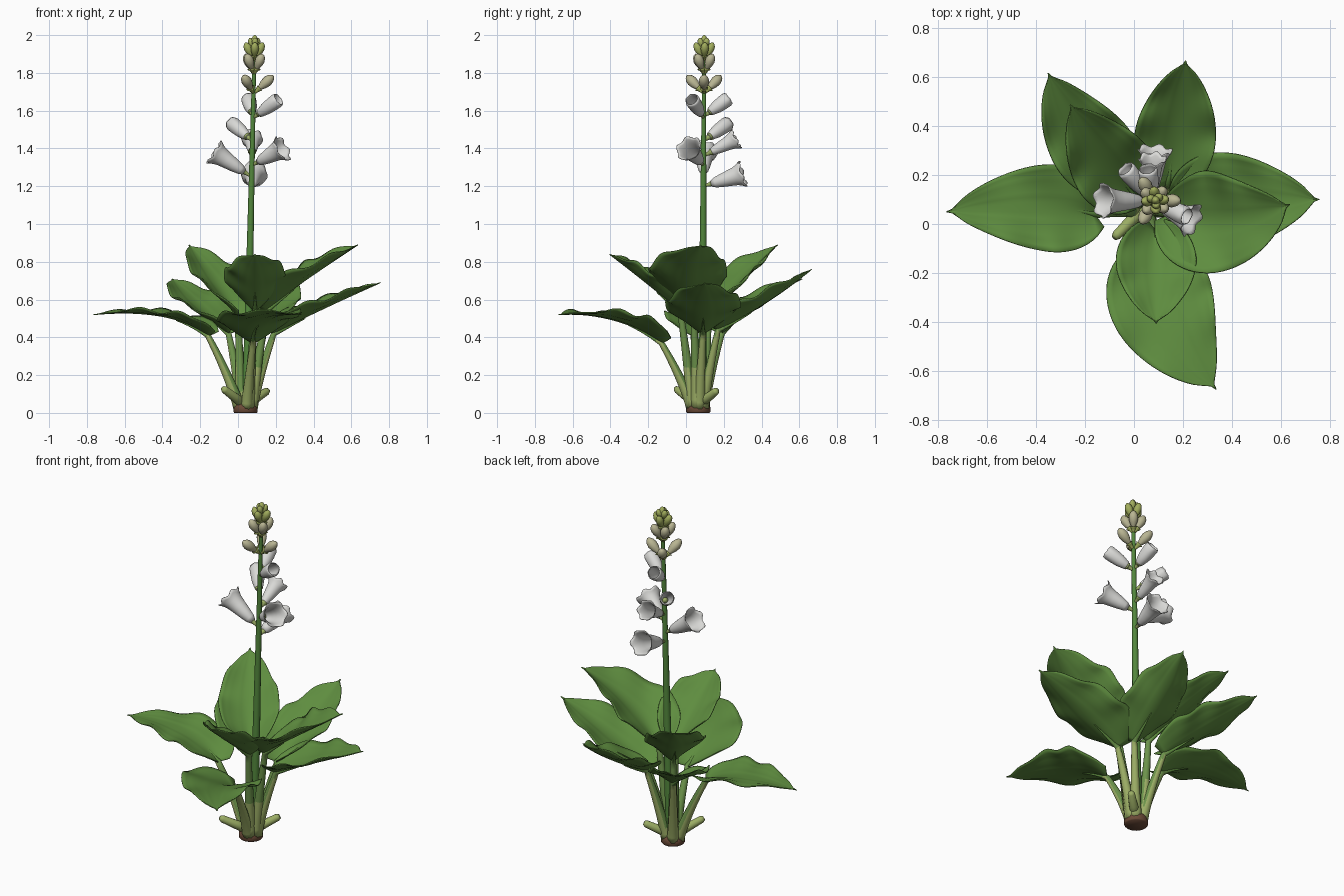
import bpy, bmesh, math
from mathutils import Vector as V

if "Cube" in bpy.data.objects:
    bpy.data.objects.remove(bpy.data.objects["Cube"])


def mat(name, r, g, b):
    m = bpy.data.materials.new(name)
    m.diffuse_color = (r, g, b, 1)
    m.use_nodes = True
    m.node_tree.nodes["Principled BSDF"].inputs["Base Color"].default_value = m.diffuse_color
    return m


LEAF = mat("leaf_green", 0.113, 0.265, 0.05)
STEM = mat("stem_green", 0.085, 0.24, 0.045)
STALK = mat("petiole_green", 0.15, 0.29, 0.07)
PALE = mat("pale_base_green", 0.33, 0.42, 0.13)
BROWN = mat("crown_brown", 0.15, 0.07, 0.04)
WHITE = mat("petal_white", 0.70, 0.70, 0.68)
CREAM = mat("bud_cream", 0.48, 0.46, 0.29)
OLIVE = mat("bud_olive", 0.36, 0.42, 0.11)


def finish(name, bm, mats, thick=0.0, rule=None):
    bmesh.ops.recalc_face_normals(bm, faces=bm.faces)
    for f in bm.faces:
        f.smooth = True
        if rule:
            f.material_index = rule(f.calc_center_median(), f.normal)
    me = bpy.data.meshes.new(name)
    bm.to_mesh(me)
    bm.free()
    ob = bpy.data.objects.new(name, me)
    bpy.context.collection.objects.link(ob)
    for m in mats:
        me.materials.append(m)
    if thick:
        s = ob.modifiers.new("thickness", 'SOLIDIFY')
        s.thickness = thick
        s.offset = 0
    return ob


def bezier(a, b, c, n):
    return [a * (1 - t) ** 2 + b * 2 * t * (1 - t) + c * t * t
            for t in (i / n for i in range(n + 1))]


def sweep(name, pts, radii, mats, sides=12, cap=True, lobe=None, thick=0.0, rule=None):
    """Round section swept along pts; lobe = (radial, axial) scallop on the last rings."""
    bm = bmesh.new()
    rings, n = [], None
    for i, p in enumerate(pts):
        t = (pts[min(i + 1, len(pts) - 1)] - pts[max(i - 1, 0)]).normalized()
        n = t.orthogonal() if n is None else n - t * n.dot(t)
        n.normalize()
        b = t.cross(n)
        k = max(0, i - len(pts) + 4) / 3 if lobe else 0
        ring = []
        for j in range(sides):
            a = 2 * math.pi * j / sides
            c = math.cos(6 * a) * k
            r = radii[i] * (1 + (lobe[0] * c if lobe else 0))
            off = t * (lobe[1] * c) if lobe else V((0, 0, 0))
            ring.append(bm.verts.new(p + off + (n * math.cos(a) + b * math.sin(a)) * r))
        rings.append(ring)
    for r0, r1 in zip(rings, rings[1:]):
        for j in range(sides):
            bm.faces.new((r0[j], r0[(j + 1) % sides], r1[(j + 1) % sides], r1[j]))
    if cap:
        bm.faces.new(rings[0])
        bm.faces.new(rings[-1])
    return finish(name, bm, mats, thick, rule)


def lathe(name, p, q, prof, m, **kw):
    return sweep(name, [p.lerp(q, t) for t, _ in prof], [r for _, r in prof], [m], **kw)


C = V((0.04, 0.065, 0))

# Brown crown at the ground
lathe("crown", C, C + V((0, 0, 0.06)),
      [(0, 0.06), (0.1, 0.065), (0.5, 0.065), (0.75, 0.058), (1, 0.03)], BROWN, sides=20)


def leaf(i, base, ctrl, tip, w, fold, pale_top):
    """Ovate channelled blade on a curved midrib, with its petiole."""
    base, ctrl, tip = V(base), V(ctrl), V(tip)
    nt, nu = 34, 16
    rib = bezier(base, ctrl, tip, nt)
    bm = bmesh.new()
    grid = []
    for k, p in enumerate(rib):
        t = k / nt
        d = rib[min(k + 1, nt)] - rib[max(k - 1, 0)]
        d.z = 0
        d.normalize()
        side = V((-d.y, d.x, 0))
        s = min(1, (t / 0.97 + 0.008) ** 0.72)
        half = w * max(0.0, math.sin(math.pi * s)) ** 0.62
        if t > 0.9 and half < 0.008:  # pointed tip
            half = max(half, 0.25 * (1 - t) + 0.0005)
        row = []
        for j in range(nu + 1):
            u = 2 * j / nu - 1
            rise = (fold + 0.4 * (1 - t) ** 4) * half * abs(u) ** 1.4
            wave = 0.015 * u * u * math.sin(t * 17 + u * 1.5 + i) * math.sin(math.pi * t)
            crease = 0.002 * math.cos(abs(u) * 6 * math.pi) * math.sin(math.pi * t)
            back = d * (-0.05 * abs(u) * (1 - t) ** 4)
            row.append(bm.verts.new(p + side * half * u + back + V((0, 0, rise + wave + crease))))
        grid.append(row)
    for a, b in zip(grid, grid[1:]):
        for j in range(nu):
            bm.faces.new((a[j], a[j + 1], b[j + 1], b[j]))
    finish(f"leaf_{i}", bm, [LEAF], 0.005)
    # petiole, running on into the midrib; pale outside, green on its inner face
    h = base - C
    h.z = 0
    out = h.normalized()
    start = C + out * 0.032 + V((0, 0, 0.03))
    mid = start + (base - start) * 0.5
    mid = V((start.x + h.x * 0.33, start.y + h.y * 0.33, mid.z))
    path = bezier(start, mid, base, 12) + [p - V((0, 0, 0.004)) for p in rib[2:13:2]]
    rad = [0.035 - 0.019 * (k / 12) ** 0.7 for k in range(13)] + [0.011 - 0.0018 * k for k in range(6)]

    def rule(c, n):
        if c.z > base.z + 0.01:
            return 2
        return 0 if c.z < 0.1 or (n.dot(out) > 0 and c.z < pale_top) else 1
    sweep(f"petiole_{i}", path, rad, [PALE, STALK, LEAF], rule=rule)


leaves = [
    ((-0.16, 0.04, 0.41), (-0.36, 0.09, 0.56), (-0.765, 0.05, 0.52), 0.178, 0.13, 0.4),
    ((0.08, -0.13, 0.37), (0.07, -0.36, 0.54), (0.335, -0.675, 0.52), 0.215, 0.15, 0.4),
    ((0.19, 0.09, 0.42), (0.40, 0.09, 0.53), (0.755, 0.10, 0.69), 0.2, 0.27, 0.4),
    ((0.15, 0.04, 0.54), (0.34, -0.04, 0.70), (0.635, 0.08, 0.89), 0.208, 0.37, 0.25),
    ((0.14, 0.17, 0.44), (0.18, 0.42, 0.56), (0.21, 0.665, 0.76), 0.165, 0.34, 0.42),
    ((-0.05, 0.19, 0.42), (-0.22, 0.32, 0.56), (-0.35, 0.615, 0.71), 0.165, 0.29, 0.4),
    ((0.00, 0.12, 0.51), (-0.11, 0.24, 0.68), (-0.26, 0.485, 0.89), 0.165, 0.37, 0.25),
    ((0.09, -0.03, 0.54), (0.09, -0.20, 0.68), (0.09, -0.405, 0.84), 0.163, 0.45, 0.25),
]
for i, args in enumerate(leaves, 1):
    leaf(i, *args)

# Short cut-off stubs at the base
for i, q in enumerate([V((-0.08, -0.055, 0.13)), V((0.16, 0.165, 0.12))], 1):
    lathe(f"base_stub_{i}", C + V((0, 0, 0.04)), q,
          [(0, 0.03), (0.5, 0.024), (0.92, 0.02), (1, 0.013)], PALE)


# Flower stem
def stem_at(z):
    return V((0.045 + 0.022 * z, 0.085 + 0.006 * z, z))


zs = [0.03 + 1.92 * k / 16 for k in range(17)]
sweep("flower_stem", [stem_at(z) for z in zs], [0.026 - 0.0085 * z for z in zs], [STEM])

BELL = [(0, 0.014), (0.12, 0.025), (0.35, 0.034), (0.58, 0.041), (0.78, 0.048), (0.92, 0.059), (1, 0.069)]
TUBE = [(0, 0.012), (0.12, 0.022), (0.4, 0.032), (0.7, 0.036), (0.9, 0.037), (1, 0.033)]
BUD = [(0, 0.3), (0.12, 0.5), (0.35, 0.85), (0.6, 1.0), (0.8, 0.82), (0.93, 0.5), (1, 0.12)]


def pedicel(name, z, p, m):
    s = stem_at(z)
    q = p + (p - s) * 0.25
    sweep(name, [s, s.lerp(p, 0.5), p, q], [0.007, 0.009, 0.014, 0.022], [m])


# Open bells and half-open tubes: stem height, mouth centre, profile
blooms = [
    (1.20, (0.085, 0.30, 1.265), BELL), (1.25, (-0.125, 0.095, 1.38), BELL),
    (1.31, (0.235, 0.015, 1.40), BELL), (1.36, (0.075, 0.265, 1.45), BELL),
    (1.44, (-0.035, 0.225, 1.535), TUBE), (1.56, (0.215, 0.03, 1.66), TUBE),
    (1.57, (0.055, 0.225, 1.665), TUBE),
]
for i, (z, q, prof) in enumerate(blooms, 1):
    q = V(q)
    p = stem_at(z).lerp(q, 0.2)
    pedicel(f"flower_stalk_{i}", z, p, PALE)
    size = 1 if i != 4 else 0.8
    lathe(f"flower_{i}", p, q, [(t, r * size) for t, r in prof], WHITE, sides=36, cap=False,
          lobe=(0.05, 0.007) if prof is BELL else (0.02, 0.001), thick=0.004)

# Closed buds in spiral tiers: stem height, count, reach, rise, radius, start angle, colour
tiers = [
    (1.69, 3, 0.105, 0.095, 0.028, 0, CREAM), (1.79, 4, 0.06, 0.11, 0.026, 50, CREAM),
    (1.86, 4, 0.048, 0.10, 0.022, 5, OLIVE), (1.91, 3, 0.026, 0.075, 0.018, 40, OLIVE),
]
k = 0
for z, n, reach, rise, r, start, m in tiers:
    for j in range(n):
        k += 1
        a = math.radians(start + 360 * j / n)
        s = stem_at(z)
        q = s + V((math.cos(a) * reach, math.sin(a) * reach, rise))
        p = s.lerp(q, 0.25)
        pedicel(f"bud_stalk_{k}", z, p, OLIVE)
        lathe(f"bud_{k}", p, q, [(t, max(0.003, f * r)) for t, f in BUD], m)
lathe("top_bud", stem_at(1.93), stem_at(2.0), [(t, max(0.003, f * 0.018)) for t, f in BUD], OLIVE)
